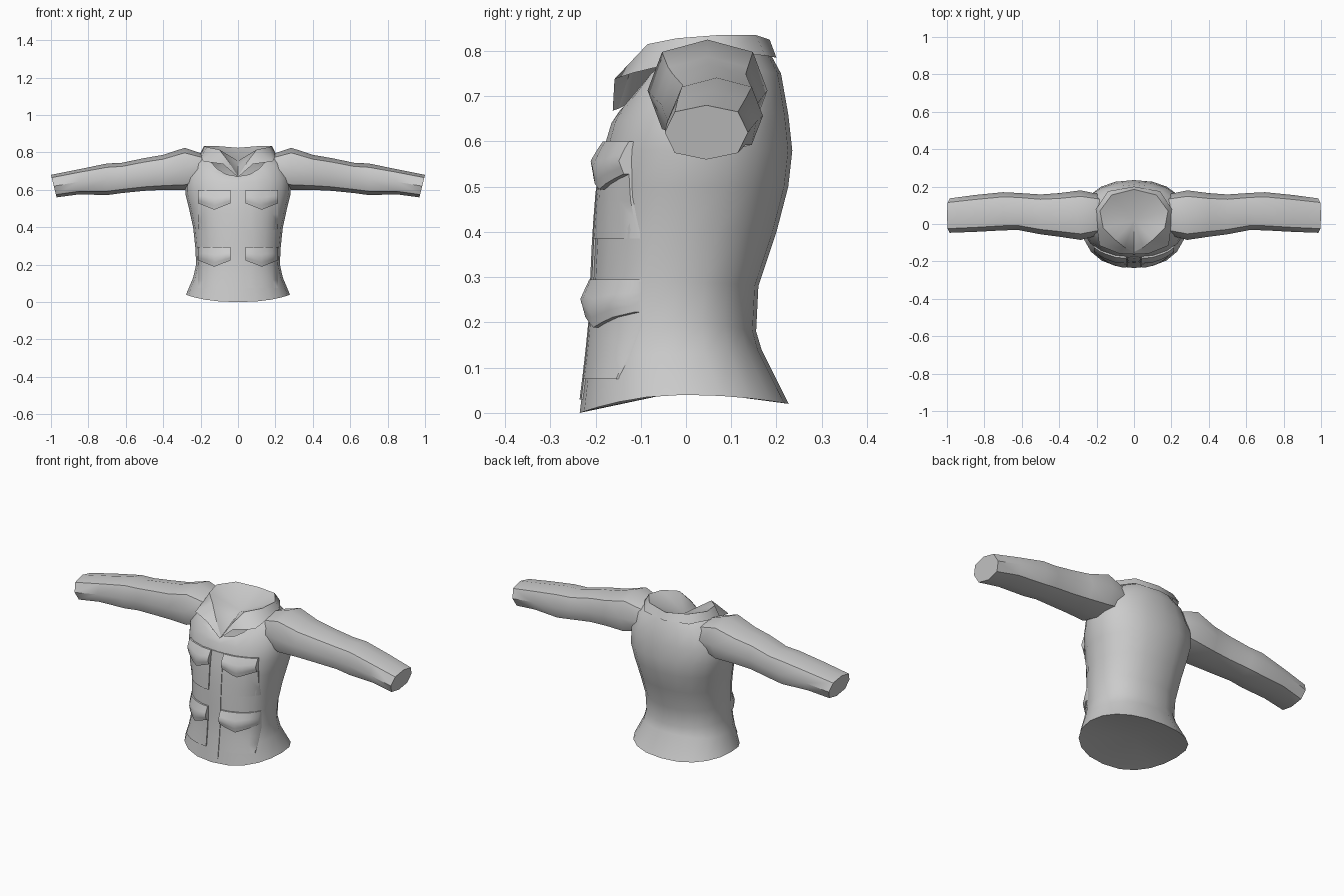
import bpy, bmesh, math
from mathutils import Vector
from mathutils.bvhtree import BVHTree

if "Cube" in bpy.data.objects:
    bpy.data.objects.remove(bpy.data.objects["Cube"])

cloth = bpy.data.materials.new("grey cloth")
cloth.diffuse_color = (0.6, 0.6, 0.6, 1)
cloth.use_nodes = True
cloth.node_tree.nodes["Principled BSDF"].inputs["Base Color"].default_value = cloth.diffuse_color


def finish(name, bm, angle=50):
    bmesh.ops.recalc_face_normals(bm, faces=bm.faces)
    mesh = bpy.data.meshes.new(name)
    bm.to_mesh(mesh)
    ob = bpy.data.objects.new(name, mesh)
    bpy.context.collection.objects.link(ob)
    mesh.materials.append(cloth)
    bpy.ops.object.select_all(action='DESELECT')
    ob.select_set(True)
    bpy.context.view_layer.objects.active = ob
    bpy.ops.object.shade_smooth_by_angle(angle=math.radians(angle))
    return ob


def squircle(n, p):
    """Unit section points, squarer as p grows."""
    for i in range(n):
        a = 2 * math.pi * i / n
        c, s = math.cos(a), math.sin(a)
        yield (math.copysign(abs(c) ** (2 / p), c),
               math.copysign(abs(s) ** (2 / p), s))


def loft(bm, rings):
    rings = [[bm.verts.new(p) for p in r] for r in rings]
    for a, b in zip(rings, rings[1:]):
        for i in range(len(a)):
            j = (i + 1) % len(a)
            bm.faces.new((a[i], a[j], b[j], b[i]))
    return rings


def fan(bm, ring, centre):
    c = bm.verts.new(centre)
    for i, v in enumerate(ring):
        bm.faces.new((v, ring[(i + 1) % len(ring)], c))


# Torso: front, side and back height, half width, front and back depth
rows = [(0.0, .04, .02, .278, -.235, .227),
        (.12, .13, .14, .24, -.220, .167),
        (.20, .20, .18, .224, -.212, .155),
        (.29, .29, .28, .228, -.208, .160),
        (.40, .40, .40, .240, -.203, .200),
        (.50, .50, .50, .262, -.195, .226),
        (.58, .58, .58, .282, -.183, .235),
        (.64, .67, .66, .280, -.165, .226),
        (.67, .765, .75, .235, -.145, .210),
        (.672, .80, .815, .178, -.135, .175)]
rings = []
for zf, zs, zb, w, yf, yb in rows:
    ring = []
    for c, s in squircle(20, 2.25):
        t = s * s
        z = zs + ((zb if s > 0 else zf) - zs) * t
        ring.append((w * c, (yf + yb) / 2 + (yb - yf) / 2 * s, z))
    rings.append(ring)
bm = bmesh.new()
vr = loft(bm, rings)
fan(bm, vr[0], (0, 0, .05))
tree = BVHTree.FromBMesh(bm)
finish("torso", bm)

# Sleeves: top x, bottom x, top z, bottom z, front y, back y
cuts = [(.18, .20, .79, .63, -.06, .16),
        (.285, .285, .825, .600, -.085, .180),
        (.40, .40, .787, .600, -.068, .165),
        (.50, .50, .770, .595, -.055, .158),
        (.62, .62, .745, .583, -.032, .166),
        (.70, .70, .741, .572, -.034, .170),
        (.85, .85, .710, .576, -.042, .155),
        (1.0, .97, .680, .560, -.047, .137)]
for side, name in ((1, "right_sleeve"), (-1, "left_sleeve")):
    rings = []
    for xt, xb, zt, zb, yf, yb in cuts:
        rings.append([(side * (xb + (xt - xb) * (s + 1) / 2),
                       (yf + yb) / 2 + (yb - yf) / 2 * c,
                       (zt + zb) / 2 + (zt - zb) / 2 * s)
                      for c, s in squircle(8, 2.5)])
    bm = bmesh.new()
    vr = loft(bm, rings)
    bm.faces.new(vr[-1])
    finish(name, bm)

# Collar: pairs of inner rim and outer edge points, front to back
inner = [(0, -.150, .672), (.05, -.125, .750), (.10, -.085, .815), (.165, -.02, .828),
         (.182, .07, .835), (.12, .155, .835), (0, .185, .825)]
outer = [(0, -.162, .668), (.08, -.158, .738), (.185, -.115, .752), (.198, -.02, .775),
         (.202, .08, .795), (.14, .175, .79), (0, .200, .785)]


def mirrored(pts):
    return pts + [(-x, y, z) for x, y, z in reversed(pts[1:-1])]


bm = bmesh.new()
loft(bm, [mirrored(outer), mirrored(inner)])
finish("collar", bm, 60)

# Neck lining, a shallow bowl inside the collar
bm = bmesh.new()
ring = [bm.verts.new(p) for p in mirrored(inner)]
fan(bm, ring, (0, .02, .755))
finish("neck_lining", bm, 60)


def front_y(x, z):
    hit = tree.ray_cast(Vector((x, -1, z)), Vector((0, 1, 0)))[0]
    return hit.y if hit else -.06


def patch(name, x0, x1, top, bottom, lift, nx=6, nz=5):
    """Raised cloth following the torso; bottom(u) and lift(v) shape it."""
    bm = bmesh.new()
    grid = []
    for k in range(nz + 1):
        v = k / nz
        row = []
        for i in range(nx + 1):
            u = i / nx
            x, z = x0 + (x1 - x0) * u, top + (bottom(u) - top) * v
            row.append(bm.verts.new((x, front_y(x, z) - lift(v), z)))
        grid.append(row)
    for a, b in zip(grid, grid[1:]):
        for i in range(nx):
            bm.faces.new((a[i], a[i + 1], b[i + 1], b[i]))
    # turn the rim back into the torso
    edges = [e for e in bm.edges if e.is_boundary]
    new = bmesh.ops.extrude_edge_only(bm, edges=edges)["geom"]
    for w in new:
        if isinstance(w, bmesh.types.BMVert):
            w.co.y = front_y(w.co.x, w.co.z) + .004
    finish(name, bm, 40)


# Pocket bodies and pointed flaps on both sides of the chest
for side, label in ((1, "right"), (-1, "left")):
    for level, top, low in (("upper", .60, .385), ("lower", .295, .075)):
        a, b = .04 * side, .213 * side
        patch(f"{label}_{level}_pocket", a, b, top - .005,
              lambda u: low, lambda v: .006)
        patch(f"{label}_{level}_flap", a, b, top,
              lambda u: top - .072 - .034 * (1 - abs(2 * u - 1)),
              lambda v: .010 + .018 * min(v / .6, 1) - .010 * max(0, v - .6) / .4)

# Front button strip
patch("front_strip", -.036, .036, .60, lambda u: .03, lambda v: .004, 2, 10)
